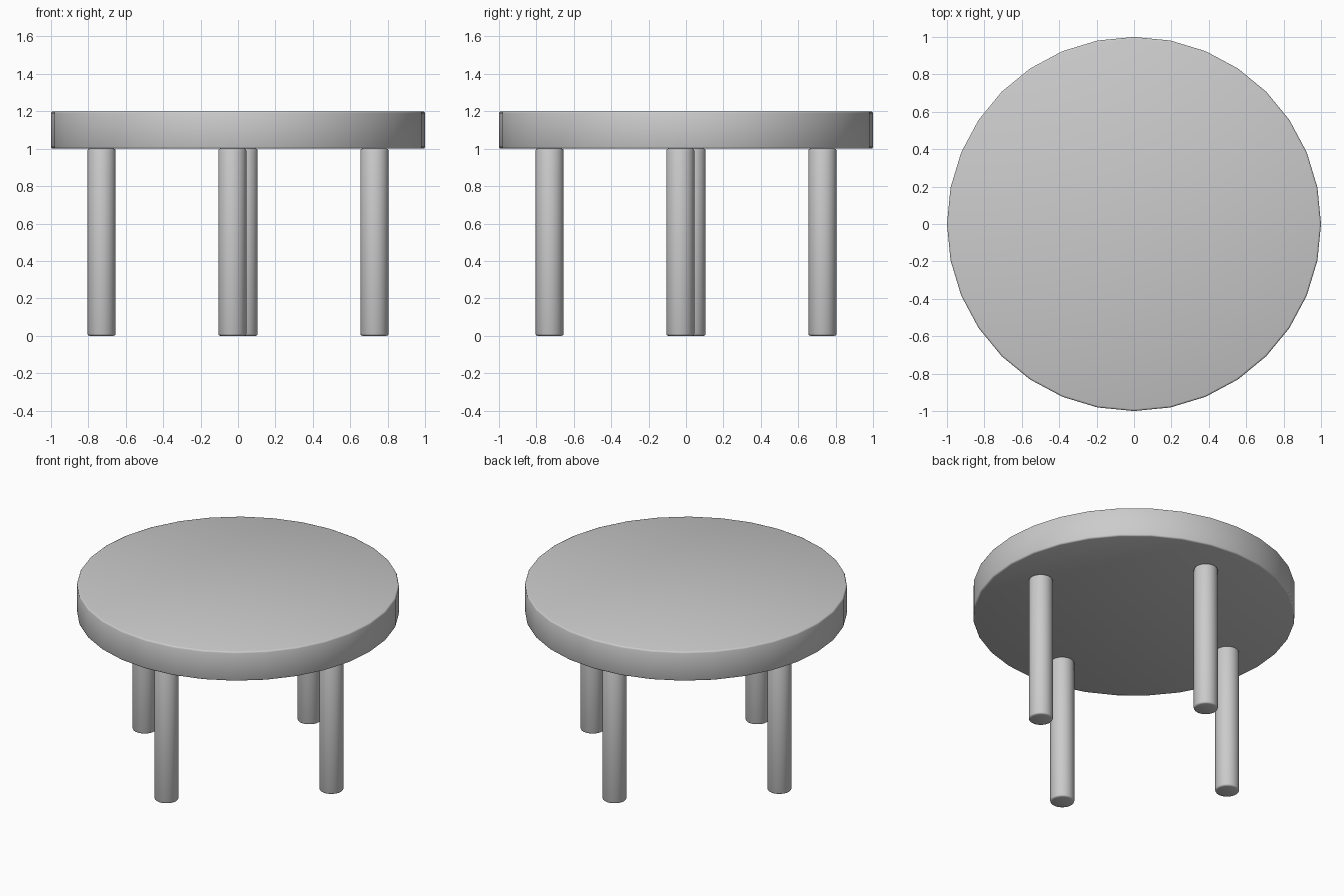
import bpy, math

if "Cube" in bpy.data.objects:
    bpy.data.objects.remove(bpy.data.objects["Cube"])


def rounded_cylinder(name, radius, z0, z1, x=0, y=0, sides=32, bevel=0.01):
    bpy.ops.mesh.primitive_cylinder_add(
        vertices=sides, radius=radius, depth=z1 - z0,
        location=(x, y, (z0 + z1) / 2))
    ob = bpy.context.object
    ob.name = name
    bpy.ops.object.shade_smooth()
    # small softened rim
    mod = ob.modifiers.new("rim", 'BEVEL')
    mod.width = bevel
    mod.segments = 2
    mod.limit_method = 'ANGLE'
    mod.angle_limit = math.radians(40)
    return ob


# round top
rounded_cylinder("table_top", 1.0, 1.0, 1.2)

# four legs on a ring, turned slightly off the axes
LEG_RING, TURN = 0.73, math.radians(-2.4)
for i, side in enumerate(("right", "back", "left", "front")):
    a = TURN + i * math.pi / 2
    rounded_cylinder(f"{side}_leg", 0.075, 0.0, 1.0,
                     LEG_RING * math.cos(a), LEG_RING * math.sin(a))
